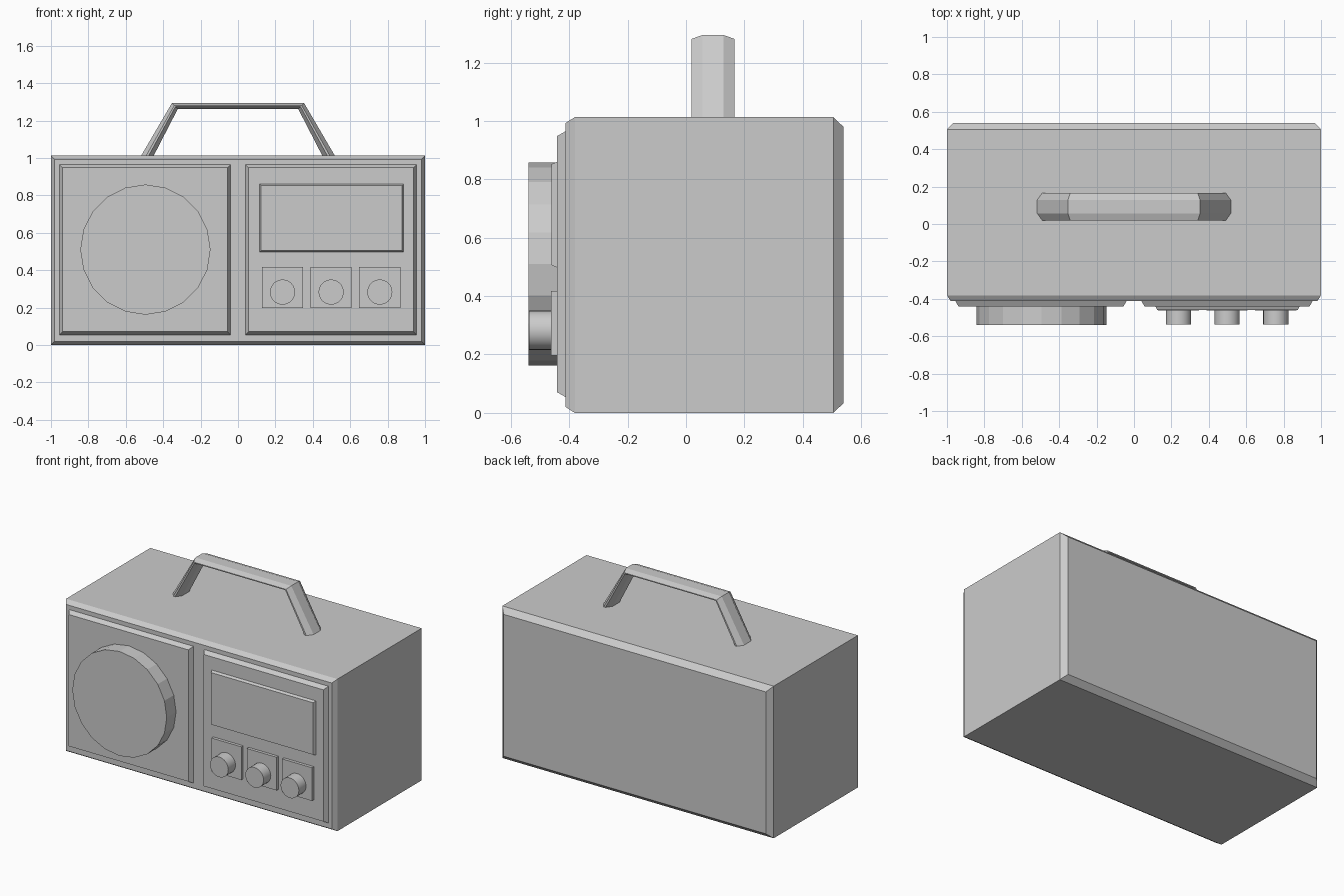
import bpy, bmesh, math

if "Cube" in bpy.data.objects:
    bpy.data.objects.remove(bpy.data.objects["Cube"])


def loft(name, rings):
    """Skin a list of equal-length rings and cap both ends."""
    bm = bmesh.new()
    vs = [[bm.verts.new(p) for p in r] for r in rings]
    for a, b in zip(vs, vs[1:]):
        for i in range(len(a)):
            j = (i + 1) % len(a)
            bm.faces.new((a[i], a[j], b[j], b[i]))
    bm.faces.new(vs[0])
    bm.faces.new(vs[-1])
    bmesh.ops.recalc_face_normals(bm, faces=bm.faces)
    me = bpy.data.meshes.new(name)
    bm.to_mesh(me)
    bm.free()
    ob = bpy.data.objects.new(name, me)
    bpy.context.collection.objects.link(ob)
    return ob


def slab(name, x0, x1, z0, z1, profile):
    """Rectangle in xz stepped along y; profile holds (y, inset) pairs."""
    return loft(name, [[(x0 + i, y, z0 + i), (x1 - i, y, z0 + i),
                        (x1 - i, y, z1 - i), (x0 + i, y, z1 - i)]
                       for y, i in profile])


def disc(name, x, z, r, y0, y1, n):
    """Cylinder whose axis runs along y."""
    return loft(name, [[(x + r * math.sin(math.tau * k / n), y,
                         z + r * math.cos(math.tau * k / n)) for k in range(n)]
                       for y in (y0, y1)])


# Cabinet with chamfered front and back edges
slab("cabinet", -1, 1, 0, 1.013,
     [(-0.412, 0.02), (-0.381, 0), (0.505, 0), (0.54, 0.034)])

# Two raised front panels
for side, x0, x1 in (("left", -0.955, -0.04), ("right", 0.04, 0.955)):
    slab(side + "_panel", x0, x1, 0.054, 0.965,
         [(-0.40, 0), (-0.412, 0), (-0.442, 0.017)])

# Speaker drum
disc("speaker", -0.495, 0.51, 0.348, -0.54, -0.43, 20)

# Display window
slab("display", 0.116, 0.884, 0.498, 0.86,
     [(-0.43, 0), (-0.442, 0), (-0.46, 0.008)])

# Control knobs on square pads
for k in range(3):
    x = 0.238 + 0.26 * k
    slab(f"knob_pad_{k + 1}", x - 0.11, x + 0.11, 0.197, 0.418,
         [(-0.43, 0), (-0.462, 0)])
    knob = disc(f"knob_{k + 1}", x, 0.283, 0.067, -0.538, -0.45, 32)
    for p in knob.data.polygons:
        p.use_smooth = len(p.vertices) == 4
    for e in knob.data.edges:
        a, b = (knob.data.vertices[i].co for i in e.vertices)
        e.use_edge_sharp = abs(a.y - b.y) < 1e-5

# Carry handle: octagonal section swept between outer and inner outlines
section = [(0, -0.036), (0, 0.036), (0.4, 0.0735), (0.6, 0.0735),
           (1, 0.036), (1, -0.036), (0.6, -0.0735), (0.4, -0.0735)]
half = [((-0.525, 1.0), (-0.457, 1.0)), ((-0.353, 1.294), (-0.322, 1.262))]
stations = half + [((-o[0], o[1]), (-i[0], i[1])) for o, i in reversed(half)]
loft("handle", [[(o[0] + (i[0] - o[0]) * t, 0.0925 + y, o[1] + (i[1] - o[1]) * t)
                 for t, y in section] for o, i in stations])
